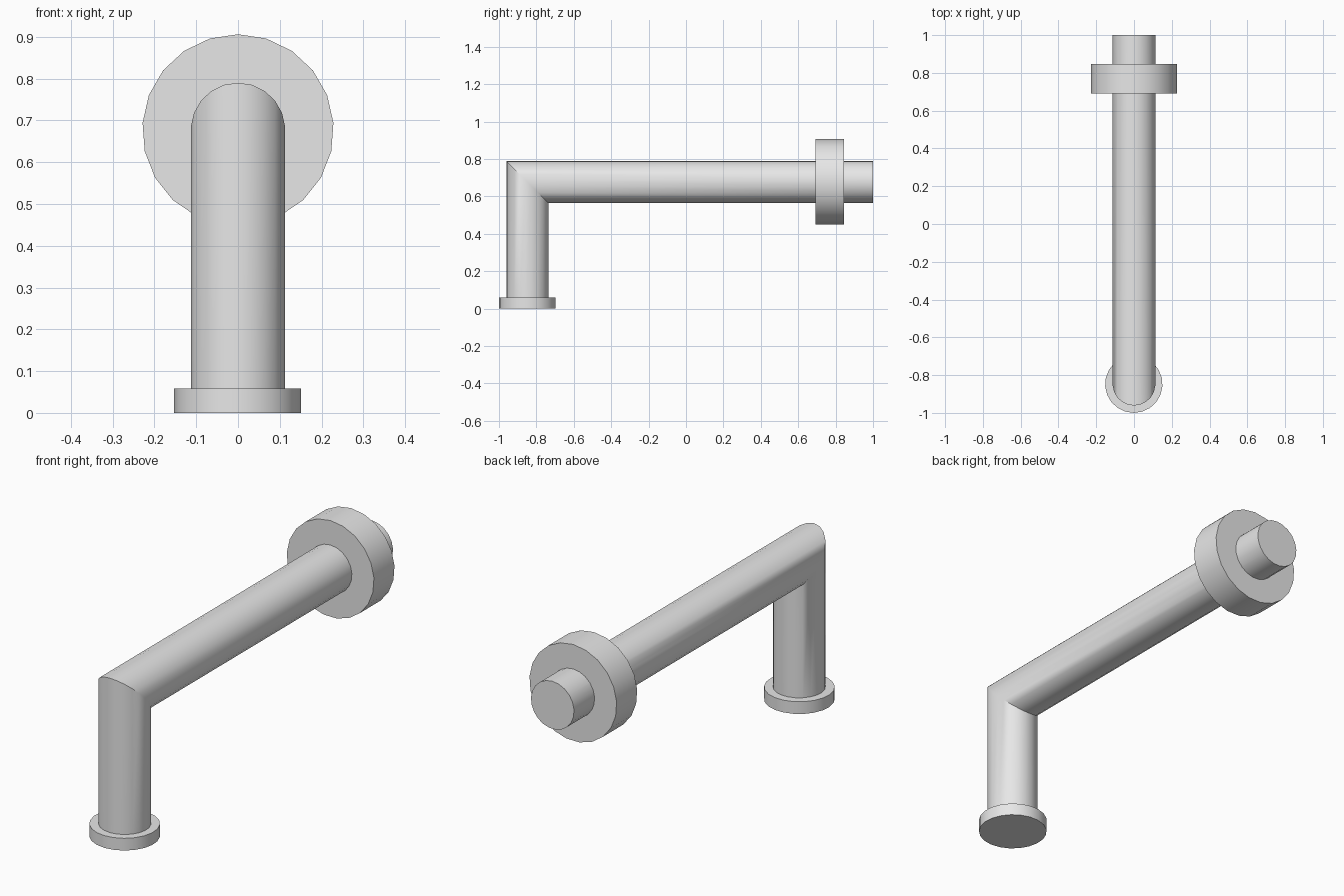
import bpy, bmesh, math
from mathutils import Vector

cube = bpy.data.objects.get("Cube")
if cube:
    bpy.data.objects.remove(cube, do_unlink=True)

SIDES = 21
PIPE_R = 0.113
AXIS_Y, AXIS_Z = -0.848, 0.677

grey = bpy.data.materials.new("plain grey")
grey.use_nodes = True
colour = (0.8, 0.8, 0.8, 1)
grey.diffuse_color = colour
grey.node_tree.nodes["Principled BSDF"].inputs["Base Color"].default_value = colour


def ring(bm, centre, up, radius):
    """Ring in the plane of x and the given up vector, one corner on up."""
    return [bm.verts.new(Vector(centre) + radius * (
        Vector((math.sin(a), 0, 0)) + Vector(up) * math.cos(a)))
        for a in (math.tau * i / SIDES for i in range(SIDES))]


def loft(name, sections, radius):
    """Capped tube through a list of (centre, up) sections."""
    bm = bmesh.new()
    rings = [ring(bm, c, u, radius) for c, u in sections]
    for a, b in zip(rings, rings[1:]):
        for i in range(SIDES):
            j = (i + 1) % SIDES
            bm.faces.new((a[i], a[j], b[j], b[i]))
    bm.faces.new(rings[0])
    bm.faces.new(rings[-1])
    bmesh.ops.recalc_face_normals(bm, faces=bm.faces)
    mesh = bpy.data.meshes.new(name)
    bm.to_mesh(mesh)
    bm.free()
    mesh.materials.append(grey)
    obj = bpy.data.objects.new(name, mesh)
    bpy.context.collection.objects.link(obj)
    bpy.ops.object.select_all(action='DESELECT')
    obj.select_set(True)
    bpy.context.view_layer.objects.active = obj
    bpy.ops.object.shade_smooth_by_angle(angle=math.radians(30))
    return obj


FRONT, MITRE, UP = (0, -1, 0), (0, -1, 1), (0, 0, 1)

# Foot disc
loft("foot_disc", [((-0.001, AXIS_Y, 0), FRONT), ((-0.001, AXIS_Y, 0.058), FRONT)], 0.152)

# Bent pipe with a mitred corner
loft("bent_pipe", [((0, AXIS_Y, 0.03), FRONT),
                   ((0, AXIS_Y, AXIS_Z), MITRE),
                   ((0, 1, AXIS_Z), UP)], PIPE_R)

# Wall flange near the far end
loft("wall_flange", [((0, 0.692, AXIS_Z), UP), ((0, 0.846, AXIS_Z), UP)], 0.229)
